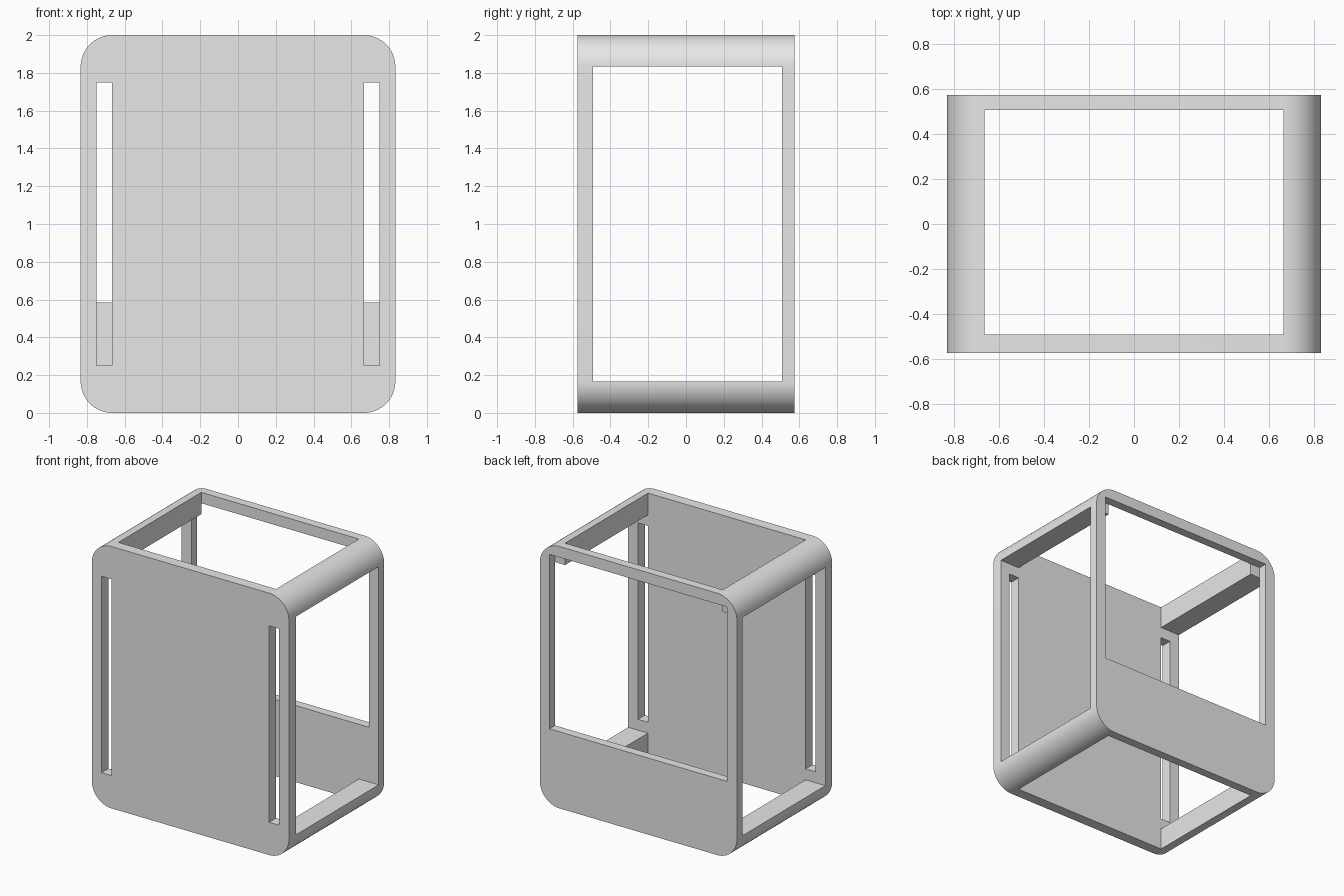
import bpy
import bmesh
import math

cube = bpy.data.objects.get("Cube")
if cube:
    bpy.data.objects.remove(cube, do_unlink=True)

HALF_W, HALF_D, HEIGHT = 0.833, 0.575, 2.0
RAIL = 0.167                        # corner rail size and outer radius
FRONT_IN, BACK_IN = -0.492, 0.508   # inner faces of the two panels

grey = bpy.data.materials.new("plain grey")
grey.use_nodes = True
grey.diffuse_color = (0.8, 0.8, 0.8, 1)
grey.node_tree.nodes["Principled BSDF"].inputs["Base Color"].default_value = grey.diffuse_color


def box(name, x, y, z, radius=0):
    """Box between (min, max) ranges, optionally rounding the edges along y."""
    bm = bmesh.new()
    bmesh.ops.create_cube(bm, size=1)
    for v in bm.verts:
        v.co = [r[0] if c < 0 else r[1] for c, r in zip(v.co, (x, y, z))]
    if radius:
        edges = [e for e in bm.edges
                 if abs(e.verts[0].co.y - e.verts[1].co.y) > radius]
        bmesh.ops.bevel(bm, geom=edges, offset=radius, segments=16,
                        profile=0.5, affect='EDGES')
    mesh = bpy.data.meshes.new(name)
    bm.to_mesh(mesh)
    bm.free()
    obj = bpy.data.objects.new(name, mesh)
    bpy.context.collection.objects.link(obj)
    return obj


# Rounded housing block
frame = box("open_frame", (-HALF_W, HALF_W), (-HALF_D, HALF_D), (0, HEIGHT), RAIL)
frame.data.materials.append(grey)

# Openings: top to bottom, side to side, back window, two front slots
inside = (FRONT_IN, BACK_IN)
inner_x = HALF_W - RAIL
cutters = [
    box("vertical_opening", (-inner_x, inner_x), inside, (-1, 3)),
    box("side_opening", (-2, 2), inside, (RAIL, HEIGHT - RAIL)),
    box("back_window", (-0.75, 0.75), (BACK_IN, 1), (0.585, 1.917)),
]
for side in (-1, 1):
    x = sorted((side * inner_x, side * 0.75))
    cutters.append(box("front_slot", x, (-1, FRONT_IN + 0.1), (0.25, 1.75)))

bpy.ops.object.select_all(action='DESELECT')
bpy.context.view_layer.objects.active = frame
frame.select_set(True)
for cutter in cutters:
    cutter.hide_render = True
    mod = frame.modifiers.new(cutter.name, 'BOOLEAN')
    mod.operation = 'DIFFERENCE'
    mod.solver = 'EXACT'
    mod.object = cutter
    bpy.ops.object.modifier_apply(modifier=mod.name)
    bpy.data.objects.remove(cutter, do_unlink=True)

# Smooth rounded corners, crisp edges elsewhere
bpy.ops.object.shade_smooth_by_angle(angle=math.radians(30))
